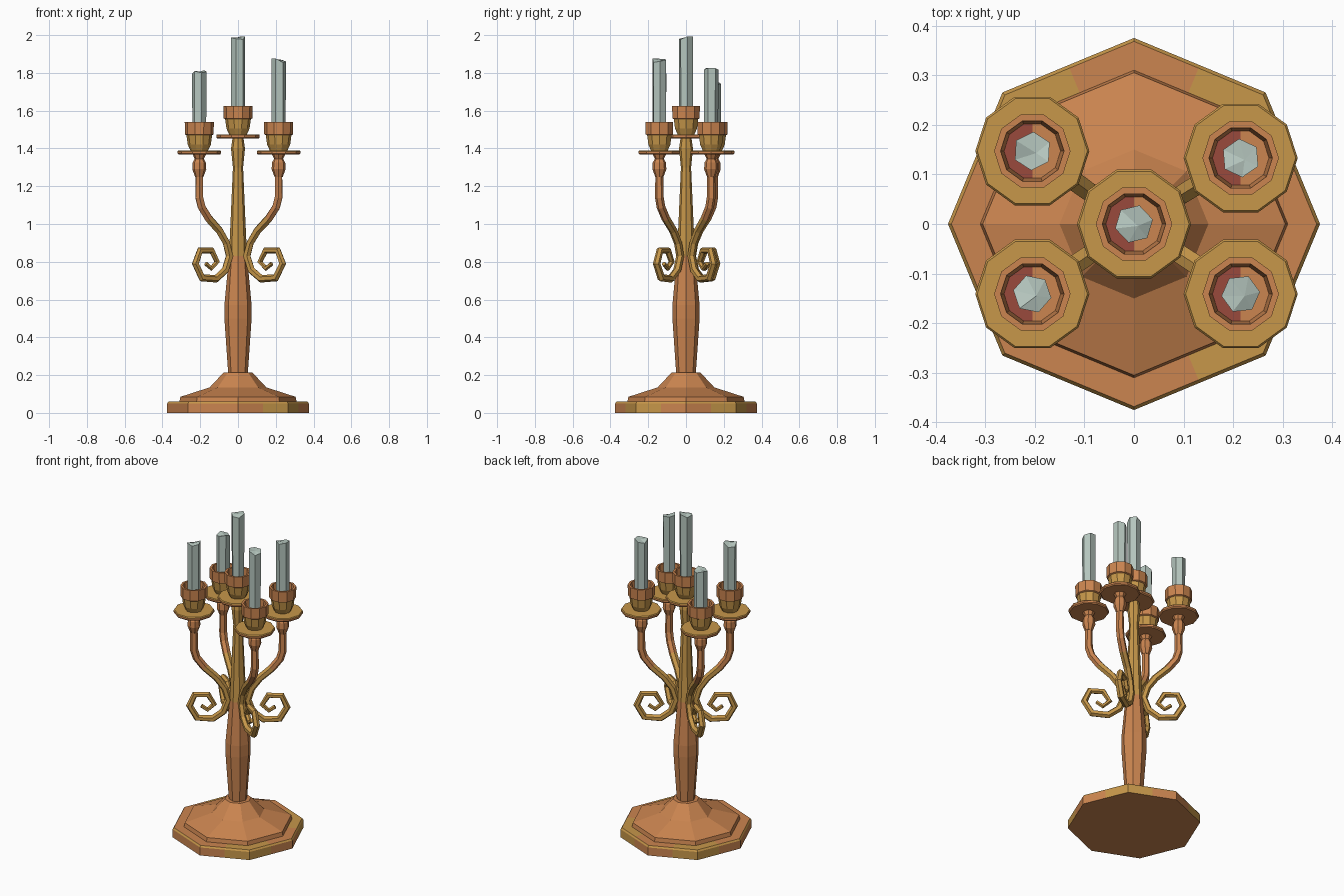
import bpy, bmesh, math, random
from mathutils import Vector

random.seed(4)
cube = bpy.data.objects.get("Cube")
if cube:
    bpy.data.objects.remove(cube, do_unlink=True)


def material(name, rgb):
    m = bpy.data.materials.new(name)
    m.use_nodes = True
    m.diffuse_color = (*rgb, 1)
    m.node_tree.nodes["Principled BSDF"].inputs["Base Color"].default_value = (*rgb, 1)
    return m


MATS = [material("copper", (0.60, 0.235, 0.08)),
        material("gold", (0.57, 0.31, 0.068)),
        material("dark_red", (0.32, 0.068, 0.045)),
        material("pale_wax", (0.46, 0.56, 0.51))]
COPPER, GOLD, RED, WAX = range(4)


def finish(name, bm, loc, rule):
    """Turn a bmesh into an object, colouring faces by a rule on centre and normal."""
    bmesh.ops.recalc_face_normals(bm, faces=bm.faces)
    for f in bm.faces:
        f.material_index = rule(f.calc_center_median(), f.normal)
    mesh = bpy.data.meshes.new(name)
    bm.to_mesh(mesh)
    bm.free()
    for m in MATS:
        mesh.materials.append(m)
    ob = bpy.data.objects.new(name, mesh)
    ob.location = loc
    bpy.context.collection.objects.link(ob)
    return ob


def skin(bm, rings):
    """Join successive vertex rings; a ring of one vertex makes a fan."""
    for a, b in zip(rings, rings[1:]):
        n = max(len(a), len(b))
        for i in range(n):
            j = (i + 1) % n
            corners = [a[i % len(a)], a[j % len(a)], b[j % len(b)], b[i % len(b)]]
            bm.faces.new(list(dict.fromkeys(corners)))


def lathe(name, profile, sides, loc, rule, halves=False, split=False):
    """Revolve (radius, z) points; halves divides every flat side in two."""
    bm = bmesh.new()
    count = sides * 2 if halves else sides
    rings = []
    for r, z in profile:
        ring = []
        for i in range(count if r else 1):
            a = math.tau * i / count
            k = r * math.cos(math.pi / sides) if halves and i % 2 else r
            ring.append(bm.verts.new((k * math.cos(a), k * math.sin(a), z)))
        rings.append(ring)
    skin(bm, rings)
    if split:
        bmesh.ops.bisect_plane(bm, geom=bm.verts[:] + bm.edges[:] + bm.faces[:],
                               plane_co=(0, 0, 0), plane_no=(1, 0, 0))
    return finish(name, bm, loc, rule)


def tube(name, path, direction, rule, sides=6):
    """Sweep a ring along (distance, z, radius) points in an upright plane."""
    bm = bmesh.new()
    across = Vector((-direction.y, direction.x, 0))
    pts = [direction * d + Vector((0, 0, z)) for d, z, r in path]
    rings = []
    for i, p in enumerate(pts):
        before = (p - pts[i - 1]).normalized() if i else Vector()
        after = (pts[i + 1] - p).normalized() if i + 1 < len(pts) else Vector()
        normal = (before + after).normalized().cross(across)
        r = path[i][2]
        rings.append([bm.verts.new(p + r * (math.cos(a) * normal + math.sin(a) * across))
                      for a in (math.tau * k / sides for k in range(sides))])
    skin(bm, rings)
    bm.faces.new(rings[0])
    bm.faces.new(rings[-1])
    return finish(name, bm, (0, 0, 0), rule)


# Stepped octagonal foot, with gold patches at three corners of the plinth
def foot_rule(c, n):
    corner = any(abs(math.degrees(math.atan2(c.y, c.x)) - a) < 22 for a in (45, 135, -45))
    edge = 0.05 < c.z < 0.059
    return GOLD if c.z > 0.01 and (edge or (corner and c.z < 0.07)) else COPPER


lathe("foot", [(0, 0), (0.375, 0), (0.375, 0.05), (0.368, 0.06), (0.31, 0.06), (0.305, 0.085),
               (0.15, 0.135), (0.075, 0.215), (0, 0.215)],
      8, (0, 0, 0), foot_rule, halves=True)

# Octagonal stem, copper below and gold above
lathe("stem", [(0, 0.2), (0.052, 0.21), (0.072, 0.5), (0.072, 0.57), (0.048, 0.83), (0.04, 1.0),
               (0.027, 1.3), (0.037, 1.4), (0.028, 1.46), (0, 1.46)],
      8, (0, 0, 0), lambda c, n: GOLD if c.z > 0.83 else COPPER)


def candle(name, loc, height):
    """Six-sided wax stick with an uneven, slightly peaked top."""
    bm = bmesh.new()
    turn = random.random()
    rings = []
    for r, z, jitter in ((0.037, 0.06, 0), (0.039, height - 0.014, 0.013)):
        rings.append([bm.verts.new((r * math.cos(a), r * math.sin(a),
                                    z + random.uniform(-jitter, jitter)))
                      for a in (math.tau * k / 6 + turn for k in range(6))])
    rings.append([bm.verts.new((0.008, -0.004, height - 0.012))])
    skin(bm, rings)
    bm.faces.new(rings[0])
    finish(name, bm, loc, lambda c, n: WAX)


def holder(prefix, x, y, z, candle_top):
    """Drip dish, hollow cup and candle; z is the top of the dish."""
    loc = (x, y, z)
    lathe(prefix + "_dish", [(0, -0.022), (0.11, -0.022), (0.115, -0.016), (0.115, -0.005),
                             (0.111, 0), (0, 0)],
          10, loc, lambda c, n: GOLD if n.z > 0.3 else COPPER)

    def cup_rule(c, n):
        if n.z > 0.9 and c.z < 0.1 and c.x < 0:
            return RED
        outside = c.x * n.x + c.y * n.y > 0
        return GOLD if outside and c.z < 0.075 else COPPER

    lathe(prefix + "_cup", [(0, 0), (0.047, 0), (0.061, 0.03), (0.068, 0.08), (0.076, 0.084),
                            (0.077, 0.15), (0.064, 0.15), (0.057, 0.06), (0, 0.06)],
          10, loc, cup_rule, split=True)
    candle(prefix + "_candle", loc, candle_top - z)


holder("centre", 0, 0, 1.475, 2.0)

# Arm path as (fraction of reach, z, radius): down from the dish, then into a scroll
ARM = [(1, 1.28, 0.021), (1, 1.14, 0.023), (0.94, 1.09, 0.023), (0.76, 1.03, 0.023),
       (0.48, 0.965, 0.022), (0.3, 0.9, 0.021), (0.22, 0.83, 0.021), (0.33, 0.755, 0.021),
       (0.57, 0.71, 0.021), (0.93, 0.715, 0.021), (1.1, 0.79, 0.02), (0.98, 0.86, 0.019),
       (0.68, 0.86, 0.018), (0.54, 0.8, 0.016), (0.69, 0.765, 0.014), (0.83, 0.79, 0.012)]

# Four arms, each with a turned knob and a candle holder
for side, x, y, top in (("front_left", 0.215, -0.141, 1.88), ("back_left", 0.215, 0.133, 1.83),
                        ("front_right", -0.205, -0.141, 1.82), ("back_right", -0.205, 0.147, 1.76)):
    reach = Vector((x, y, 0))
    length = reach.length
    tube(side + "_arm", [(f * length, z, r) for f, z, r in ARM], reach.normalized(),
         lambda c, n: COPPER if c.z > 1.05 else GOLD)
    lathe(side + "_knob", [(0, 1.25), (0.022, 1.25), (0.037, 1.29), (0.035, 1.325), (0.024, 1.345),
                           (0.036, 1.37), (0, 1.37)],
          8, (x, y, 0), lambda c, n: COPPER)
    holder(side, x, y, 1.39, top)
